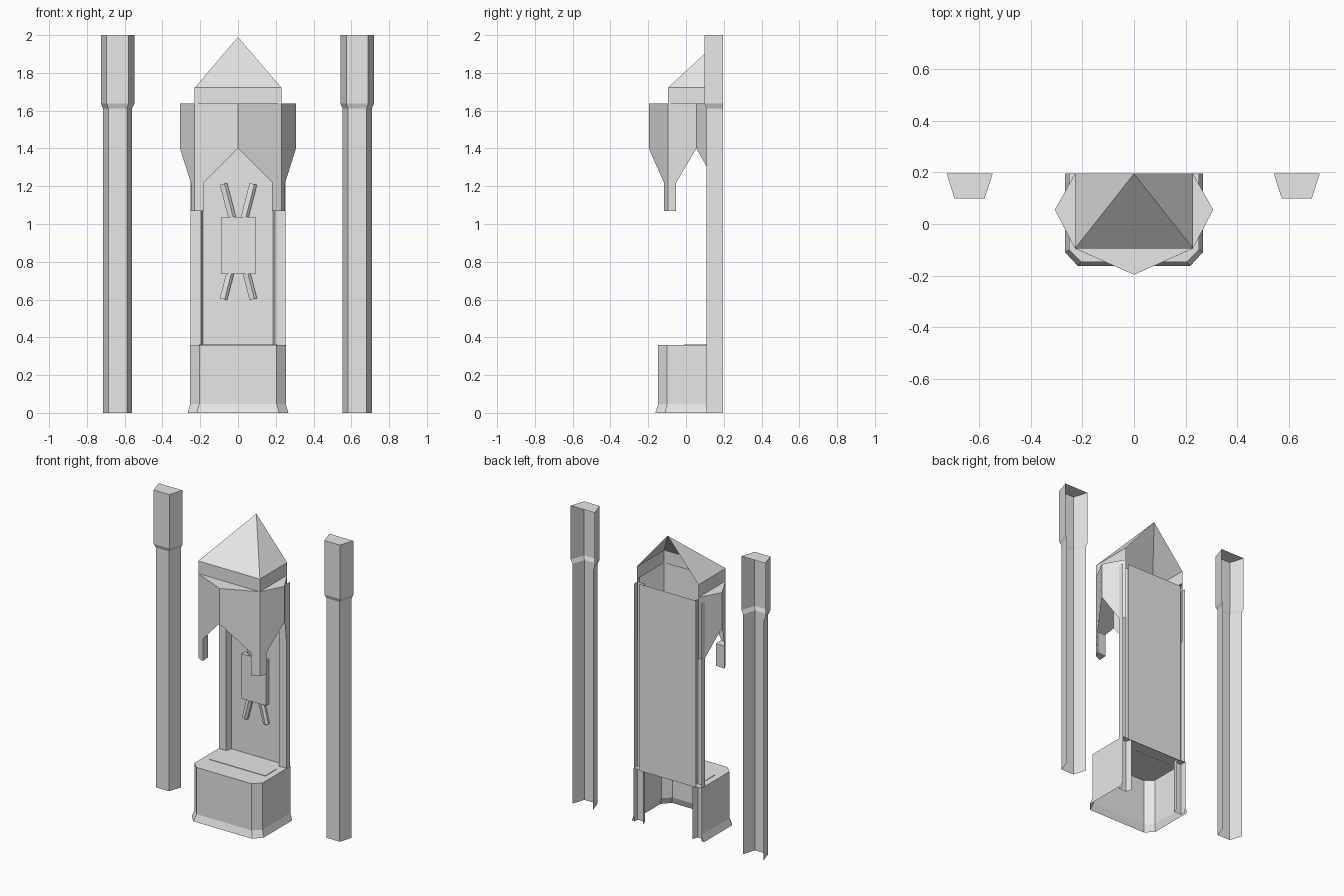
import bpy, bmesh, math
from mathutils import Matrix, Vector

if "Cube" in bpy.data.objects:
    bpy.data.objects.remove(bpy.data.objects["Cube"], do_unlink=True)

STONE = (0.8, 0.8, 0.8, 1)
stone = bpy.data.materials.new("pale_stone")
stone.use_nodes = True
stone.diffuse_color = STONE
stone.node_tree.nodes["Principled BSDF"].inputs["Base Color"].default_value = STONE

BACK = 0.195          # plane where every part is cut open
EAVE = 1.637          # top of the hood, bottom of the roof


def build(name, faces, mirror=False, matrix=None):
    """Make a flat-shaded object from polygons, optionally mirrored in x."""
    bm = bmesh.new()
    polys = list(faces)
    if mirror:
        polys += [[(-x, y, z) for x, y, z in reversed(f)] for f in faces]
    for f in polys:
        bm.faces.new([bm.verts.new(p) for p in f])
    bmesh.ops.remove_doubles(bm, verts=bm.verts, dist=0.0005)
    bmesh.ops.recalc_face_normals(bm, faces=bm.faces)
    if matrix:
        bm.transform(matrix)
    me = bpy.data.meshes.new(name)
    bm.to_mesh(me)
    bm.free()
    me.materials.append(stone)
    ob = bpy.data.objects.new(name, me)
    bpy.context.collection.objects.link(ob)
    return ob


def loft(rings, cap=False, closed=False):
    """Quads between (profile, z) rings; cap closes the last ring."""
    faces = []
    for (lo, z0), (hi, z1) in zip(rings, rings[1:]):
        n = len(lo)
        for i in range(n if closed else n - 1):
            j = (i + 1) % n
            faces.append([(*lo[i], z0), (*lo[j], z0), (*hi[j], z1), (*hi[i], z1)])
    if cap:
        profile, z = rings[-1]
        faces.append([(*p, z) for p in profile])
    return faces


def box(cx, cy, cz, sx, sy, sz):
    ring = [(cx + a * sx / 2, cy + b * sy / 2)
            for a, b in ((-1, -1), (1, -1), (1, 1), (-1, 1))]
    faces = loft([(ring, cz - sz / 2), (ring, cz + sz / 2)], cap=True, closed=True)
    return faces + [[(*p, cz - sz / 2) for p in reversed(ring)]]


# Free-standing pillars: trapezoid channels, open at the back and below
def channel(back_half, front_half, front_y):
    return [(-back_half, BACK), (-front_half, front_y),
            (front_half, front_y), (back_half, BACK)]


thin, thick = channel(0.077, 0.049, 0.108), channel(0.089, 0.058, 0.098)
for name, cx in (("right_pillar", -0.6375), ("left_pillar", 0.6315)):
    build(name, loft([(thin, 0), (thin, 1.612), (thick, EAVE), (thick, 2)], cap=True),
          matrix=Matrix.Translation((cx, 0, 0)))


# Pedestal with clipped corners and a flared foot
def clipped(half, front, half_front, side_front):
    return [(-half, BACK), (-half, side_front), (-half_front, front),
            (half_front, front), (half, side_front), (half, BACK)]


foot = clipped(0.267, -0.163, 0.218, -0.11)
body = clipped(0.253, -0.147, 0.205, -0.1)
build("pedestal", loft([(foot, 0), (body, 0.046), (body, 0.36)], cap=True))
build("pedestal_slab", box(0, 0.05, 0.361, 0.42, 0.12, 0.004))

# Back panel and the two posts beside it
build("back_panel", [[(-0.212, BACK, 0.355), (0.212, BACK, 0.355),
                      (0.212, BACK, 1.61), (-0.212, BACK, 1.61)]])
post = [(-0.251, BACK), (-0.251, 0.155), (-0.196, 0.155), (-0.184, BACK)]
build("side_posts", loft([(post, 0), (post, 1.6)]), mirror=True)

# Hood: pointed canopy whose walls arch up between the corners
rear, side, corner, front = (-0.229, BACK), (-0.307, 0.055), (-0.229, -0.095), (0, -0.197)
leg_side, leg_front, leg_in = (-0.25, -0.052), (-0.18, -0.117), (-0.185, -0.055)
rear_leg = (-0.25, 0.157)
ARCH, KNEE, TIP = 1.4, 1.22, 1.07


def at(*pairs):
    return [(*p, z) for p, z in pairs]


hood = [
    at((rear, EAVE), (side, EAVE), (side, ARCH), (rear_leg, KNEE), (rear, KNEE)),
    at((side, EAVE), (corner, EAVE), (corner, TIP), (leg_side, TIP),
       (leg_side, KNEE), (side, ARCH)),
    at((corner, EAVE), (front, EAVE), (front, ARCH), (leg_front, KNEE),
       (leg_front, TIP), (corner, TIP)),
    at((rear, EAVE), (side, EAVE), (corner, EAVE)),
    at((corner, EAVE), (front, EAVE), ((0, corner[1]), EAVE)),
]
build("hood", hood, mirror=True)

# Hanging corner legs of the hood: inner faces and undersides
leg = [leg_side, leg_in, leg_front]
tip = [at(*[(p, z) for p in (leg_side, leg_in, leg_front, corner)]) for z in (TIP, KNEE)]
build("hood_legs", loft([(leg, TIP), (leg, KNEE)]) + tip, mirror=True)

# Roof: low band and a half pyramid, open at the back
band = [rear, corner, (-corner[0], corner[1]), (-rear[0], BACK)]
eave = [(*p, 1.722) for p in band]
apex = (0, BACK, 1.99)
build("roof", loft([(band, EAVE), (band, 1.722)])
      + [[a, b, apex] for a, b in zip(eave, eave[1:])])

# Emblem on the panel: a plate over two crossed ridged bars
build("emblem_plate", box(0.002, 0.18, 0.886, 0.182, 0.03, 0.302))
ridge = [(-0.02, 0.022), (-0.02, 0.008), (0.006, -0.004), (0.02, 0.008), (0.02, 0.022)]
bar = loft([(ridge, -0.315), (ridge, 0.315)], cap=True, closed=True)
bar.append([(*p, -0.315) for p in reversed(ridge)])
for name, sign in (("crossed_bar_one", -1), ("crossed_bar_two", 1)):
    turn = Matrix.Rotation(sign * math.radians(14.5), 4, 'Y')
    build(name, bar, matrix=Matrix.Translation((0.002, 0.172, 0.907)) @ turn)
